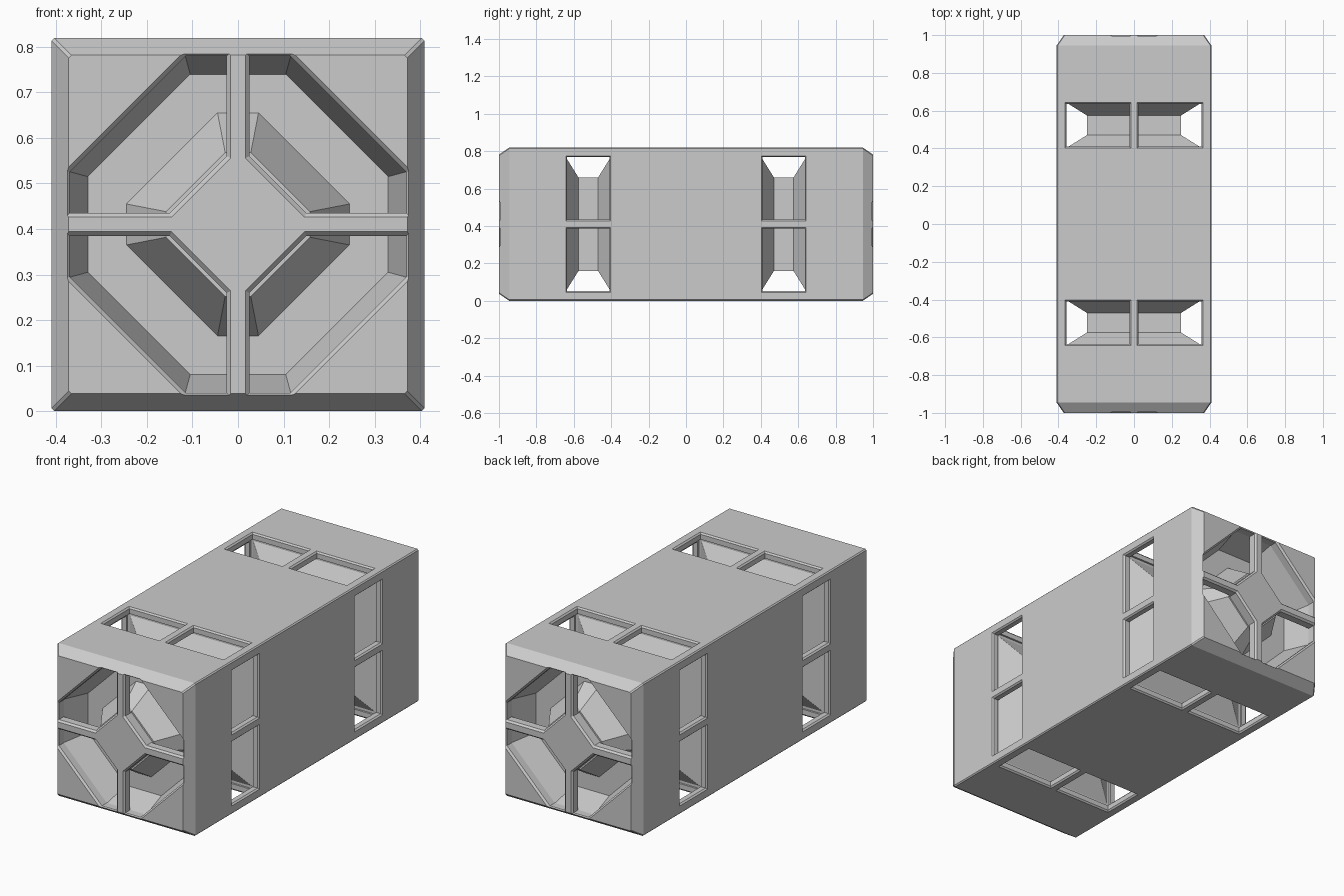
import bpy, bmesh
from mathutils import Vector

default = bpy.data.objects.get("Cube")
if default:
    bpy.data.objects.remove(default, do_unlink=True)

MID = 0.41          # height of the long axis
WALL = 0.41         # half width of the block

grey = bpy.data.materials.new("light_grey")
grey.use_nodes = True
COLOUR = (0.6, 0.6, 0.6, 1)
grey.diffuse_color = COLOUR
grey.node_tree.nodes["Principled BSDF"].inputs["Base Color"].default_value = COLOUR


def loft(bm, rings, loop=False):
    """Skin equal-length rings; loop joins the last to the first, else cap both."""
    rows = [[bm.verts.new(p) for p in ring] for ring in rings]
    n = len(rows[0])
    pairs = list(zip(rows, rows[1:]))
    if loop:
        pairs.append((rows[-1], rows[0]))
    else:
        bm.faces.new(rows[0])
        bm.faces.new(rows[-1])
    for a, b in pairs:
        for i in range(n):
            j = (i + 1) % n
            bm.faces.new((a[i], a[j], b[j], b[i]))


def make_object(name, bm):
    bmesh.ops.recalc_face_normals(bm, faces=bm.faces)
    mesh = bpy.data.meshes.new(name)
    bm.to_mesh(mesh)
    bm.free()
    mesh.materials.append(grey)
    obj = bpy.data.objects.new(name, mesh)
    bpy.context.collection.objects.link(obj)
    return obj


def octagon(half, short, y):
    """Square section of given half width with its corners cut back to short."""
    quarter = [(half, short), (short, half)]
    pts = []
    for _ in range(4):
        pts += quarter
        quarter = [(-z, x) for x, z in quarter]
    return [Vector((x, y, z + MID)) for x, z in pts]


def opening(o):
    """Six-sided end opening in one quadrant, grown by o."""
    rib, out = 0.025 - o, 0.37 + o
    cut, hub = 0.115 + 0.414 * o, 0.15 - 0.414 * o
    return [(rib, out), (cut, out), (out, cut), (out, rib), (hub, rib), (rib, hub)]


# Solid block with tapered ends and finely chamfered long edges
bm = bmesh.new()
loft(bm, [octagon(h, h - 0.006, y) for h, y in
          [(0.372, -1), (WALL, -0.945), (WALL, 0.945), (0.372, 1)]])
block = make_object("block", bm)

# Hidden hollows: a groove around each waist and a ring pocket in each end
bm = bmesh.new()
for s in (-1, 1):
    groove = [(0.375, 0.40), (0.362, 0.40), (0.25, 0.47),
              (0.25, 0.575), (0.362, 0.645), (0.375, 0.645)]
    loft(bm, [octagon(h, h - 0.001, s * y) for h, y in groove], loop=True)
    pocket = [(0.374, 0.117, 0.95), (0.33, 0.105, 0.8),
              (0.245, 0.045, 0.8), (0.152, 0.027, 0.95)]
    loft(bm, [octagon(h, c, s * y) for h, c, y in pocket], loop=True)
hollows = make_object("hollow_cutter", bm)

# Openings with flared rims leading into the hollows
bm = bmesh.new()
for s in (-1, 1):
    for a in (-1, 1):
        for b in (-1, 1):
            loft(bm, [[Vector((a * x, s * y, b * z + MID)) for x, z in opening(o)]
                      for y, o in [(0.94, 0), (0.99, 0), (1.01, 0.018)]])
        for side in (-1, 1):
            for upright in (True, False):
                rings = []
                for depth, o in [(0.368, 0), (0.402, 0), (0.42, 0.016)]:
                    corners = [(0.024 - o, 0.41 - o), (0.358 + o, 0.41 - o),
                               (0.358 + o, 0.635 + o), (0.024 - o, 0.635 + o)]
                    ring = []
                    for u, y in corners:
                        x, z = (a * u, side * depth) if upright else (side * depth, a * u)
                        ring.append(Vector((x, s * y, z + MID)))
                    rings.append(ring)
                loft(bm, rings)
openings = make_object("opening_cutter", bm)

# Carve the block, then drop the cutters
bpy.context.view_layer.objects.active = block
for cutter in (hollows, openings):
    cutter.hide_render = True
    mod = block.modifiers.new(cutter.name, "BOOLEAN")
    mod.operation = "DIFFERENCE"
    mod.solver = "EXACT"
    mod.object = cutter
    bpy.ops.object.modifier_apply(modifier=mod.name)
    bpy.data.objects.remove(cutter, do_unlink=True)
